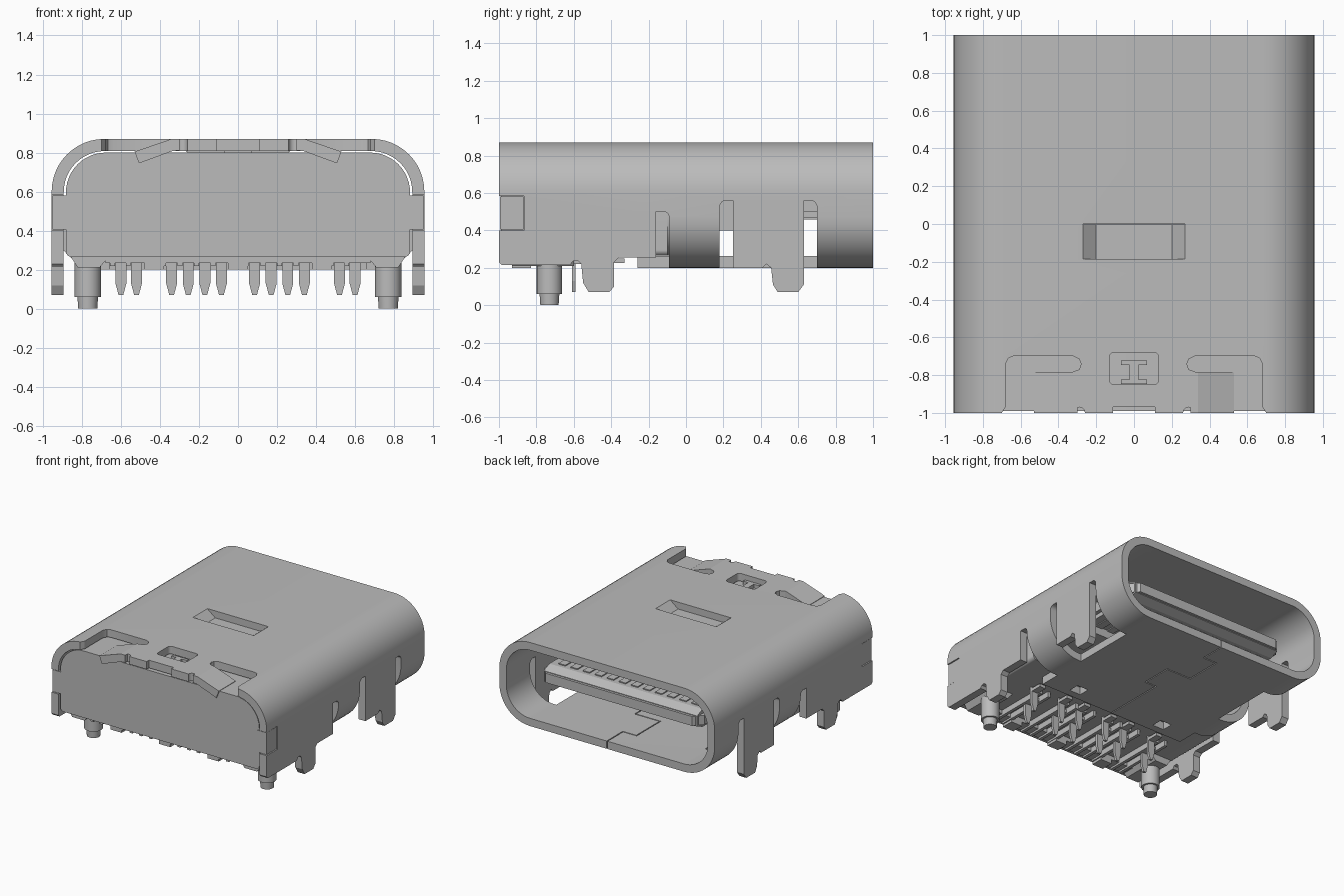
import bpy, bmesh, math
from mathutils import Vector

old = bpy.data.objects.get("Cube")
if old:
    bpy.data.objects.remove(old, do_unlink=True)

grey = bpy.data.materials.new("plain_grey")
grey.use_nodes = True
COLOUR = (0.5, 0.5, 0.5, 1)
grey.diffuse_color = COLOUR
grey.node_tree.nodes["Principled BSDF"].inputs["Base Color"].default_value = COLOUR


def prism(name, pts, axis, a, b):
    """Extrude a 2D outline (the two remaining axes, in order) from a to b."""
    def place(p):
        q = list(p)
        q.insert("xyz".index(axis), a)
        return q
    bm = bmesh.new()
    face = bm.faces.new([bm.verts.new(place(p)) for p in pts])
    out = bmesh.ops.extrude_face_region(bm, geom=[face])
    shift = Vector([b - a if k == axis else 0 for k in "xyz"])
    bmesh.ops.translate(bm, vec=shift, verts=[g for g in out["geom"] if isinstance(g, bmesh.types.BMVert)])
    bmesh.ops.recalc_face_normals(bm, faces=bm.faces)
    me = bpy.data.meshes.new(name)
    bm.to_mesh(me)
    bm.free()
    me.materials.append(grey)
    ob = bpy.data.objects.new(name, me)
    bpy.context.scene.collection.objects.link(ob)
    return ob


def rect(x0, x1, y0, y1):
    return [(x0, y0), (x1, y0), (x1, y1), (x0, y1)]


def box(name, x0, x1, y0, y1, z0, z1):
    return prism(name, rect(x0, x1, y0, y1), "z", z0, z1)


def rounded(x0, x1, y0, y1, low, high, n=12):
    """Rectangle with separate radii for its lower and upper corners."""
    pts = []
    for k, (x, y, sx, sy, r) in enumerate([(x1, y0, -1, 1, low), (x1, y1, -1, -1, high),
                                           (x0, y1, 1, -1, high), (x0, y0, 1, 1, low)]):
        if r == 0:
            pts.append((x, y))
            continue
        for i in range(n + 1):
            t = math.radians(90 * (k - 1 + i / n))
            pts.append((x + sx * r + r * math.cos(t), y + sy * r + r * math.sin(t)))
    return pts


def flip(pts, s):
    return [(s * x, y) for x, y in pts]


def cut(ob, cutters):
    for c in cutters:
        mod = ob.modifiers.new("cut", "BOOLEAN")
        mod.operation = "DIFFERENCE"
        mod.solver = "EXACT"
        mod.object = c
        dg = bpy.context.evaluated_depsgraph_get()
        me = bpy.data.meshes.new_from_object(ob.evaluated_get(dg))
        ob.modifiers.clear()
        ob.data = me
        bpy.data.objects.remove(c, do_unlink=True)
    return ob


def smooth(ob):
    bpy.ops.object.select_all(action="DESELECT")
    ob.select_set(True)
    bpy.context.view_layer.objects.active = ob
    bpy.ops.object.shade_smooth_by_angle(angle=math.radians(30))


W, T, LOW, TOP = 0.955, 0.062, 0.2, 0.87      # shell half width, wall, bottom, top
IN = W - T

# Front tube of the shell, with side slots and floor windows
tube = prism("shell_tube", rounded(-W, W, LOW, TOP, 0.27, 0.27), "y", -0.26, 1)
cuts = [prism("c", rounded(-IN, IN, LOW + T, TOP - T, 0.21, 0.21), "y", -2, 2)]
for s in (1, -1):
    a, b = s * 0.66, s * 1.2
    cuts += [prism("c", rounded(-0.4, -0.09, 0, 0.5, 0, 0.03, 6), "x", a, b),
             prism("c", rounded(0.18, 0.70, 0, 0.56, 0, 0.035, 6), "x", a, b),
             box("c", s * 0.4 - 0.05, s * 0.4 + 0.05, -0.2, -0.11, 0, 0.3)]
# Press-fit seam in the floor and the pressed window in the roof
g = 0.004
for x0, x1, y0, y1 in [(0, 0, 0.8, 1.1), (-0.12, 0, 0.8, 0.8), (-0.12, -0.12, 0.5, 0.8),
                       (-0.12, 0.1, 0.5, 0.5), (0.1, 0.1, 0.25, 0.5), (0, 0.1, 0.25, 0.25),
                       (0, 0, -0.3, 0.25)]:
    cuts.append(box("c", x0 - g, x1 + g, y0 - g, y1 + g, 0.1, 0.3))
cuts.append(box("c", -0.27, 0.27, -0.185, 0, 0.8, 1))
smooth(cut(tube, cuts))

press = [(-0.27, TOP), (-0.2, 0.815), (0.2, 0.815), (0.27, TOP), (0.27, 0.81), (0.2, 0.755),
         (-0.2, 0.755), (-0.27, 0.81)]
prism("roof_spring", press, "y", -0.185, -0.002)

# Rear arch of the shell, with roof slots and side notches
arch = prism("shell_arch", rounded(-W, W, 0.5, TOP, 0, 0.27), "y", -1, -0.26)
cuts = [prism("c", rounded(-IN, IN, 0.3, TOP - T, 0, 0.21), "y", -2, 2)]
slot = [(0.33, -1.1), (0.7, -1.1), (0.7, -1.0), (0.68, -0.97), (0.68, -0.74), (0.665, -0.71),
        (0.64, -0.7), (0.32, -0.7), (0.29, -0.715), (0.28, -0.74), (0.29, -0.77), (0.33, -0.785)]
for s in (1, -1):
    cuts += [prism("c", flip(slot, s), "z", 0.7, 1),
             prism("c", rounded(s * 0.29 - 0.03, s * 0.29 + 0.03, -1.1, -0.97, 0, 0.03, 5), "z", 0.7, 1),
             box("c", s * 0.88, s * 1.1, -1.1, -0.865, 0.4, 0.585)]
cuts += [prism("c", rounded(-0.13, 0.13, -0.85, -0.68, 0.025, 0.025, 4), "z", 0.7, 1),
         box("c", -0.11, 0.11, -1.1, -0.97, 0.7, 1)]
smooth(cut(arch, cuts))

# Flat side walls with their solder legs, bent roof tabs
rear_wall = [(-1, 0.5), (-1, 0.23), (-0.985, 0.215), (-0.62, 0.215), (-0.605, 0.235), (-0.58, 0.24),
             (-0.56, 0.22), (-0.55, 0.12), (-0.52, 0.07), (-0.41, 0.07), (-0.385, 0.1),
             (-0.385, 0.23), (-0.36, 0.255), (-0.16, 0.255), (-0.16, 0.5)]
mid_wall = [(0.25, 0.56), (0.25, 0.2), (0.41, 0.2), (0.43, 0.22), (0.455, 0.2), (0.465, 0.11),
            (0.49, 0.07), (0.6, 0.07), (0.63, 0.11), (0.63, 0.56)]
tab = [(0.3, TOP), (0.34, TOP), (0.53, 0.805), (0.507, 0.745), (0.33, 0.81), (0.3, 0.81)]
for s, side in ((1, "left"), (-1, "right")):
    wall = prism(side + "_rear_wall", rear_wall, "x", s * IN, s * W)
    cut(wall, [box("c", s * 0.88, s * 1.1, -1.1, -0.865, 0.4, 0.585)])
    prism(side + "_mid_wall", mid_wall, "x", s * IN, s * W)
    prism(side + "_bent_tab", flip(tab, s), "y", -1, -0.785)
    # Plug that fills the side notch
    box(side + "_notch_plug", s * 0.87, s * 0.95, -0.995, -0.87, 0.405, 0.58)
    # Locating peg with a tapered end
    bpy.ops.mesh.primitive_cylinder_add(vertices=32, radius=0.068, depth=0.3, location=(s * 0.77, -0.73, 0.15))
    peg = bpy.context.object
    peg.name = side + "_peg"
    peg.data.materials.append(grey)
    for v in peg.data.vertices:
        if v.co.z < 0:
            v.co.x *= 0.72
            v.co.y *= 0.72
    collar = peg.modifiers.new("straight_part", "BOOLEAN")
    bpy.ops.mesh.primitive_cylinder_add(vertices=32, radius=0.068, depth=0.24, location=(s * 0.77, -0.73, 0.18))
    shank = bpy.context.object
    shank.name = side + "_peg_shank"
    shank.data.materials.append(grey)
    peg.modifiers.remove(collar)
    smooth(peg)
    smooth(shank)

# Moulded body behind the cavity
body = rounded(-0.882, 0.882, 0.265, 0.8, 0.03, 0.205)
smooth(prism("body", body, "y", -0.99, -0.1))
smooth(prism("body_face", rounded(-0.88, 0.88, 0.265, 0.8, 0.205, 0.205), "y", -0.1, -0.01))
box("roof_key_stem", -0.025, 0.025, -0.84, -0.73, 0.79, 0.83)
for y in (-0.835, -0.735):
    box("roof_key_bar", -0.07, 0.07, y - 0.012, y + 0.012, 0.79, 0.83)

# Tongue with a thick root and a chamfered tip
box("tongue_root", -0.75, 0.75, -0.05, 0.3, 0.4, 0.67)
nose = [(-0.71, 0), (0.71, 0), (0.71, 0.78), (0.65, 0.85), (-0.65, 0.85), (-0.71, 0.78)]
prism("tongue_core", nose, "z", 0.5, 0.575)
wedge = [(0, 0.467), (0.76, 0.467), (0.83, 0.495), (0.83, 0.58), (0.76, 0.61), (0, 0.61)]
prism("tongue", wedge, "x", -0.68, 0.68)
for i in range(12):
    x = (i - 5.5) * 0.107
    for z in (0.459, 0.61):
        box("contact", x - 0.03, x + 0.03, 0.3, 0.73, z, z + 0.008)

# Solder tails in two staggered rows, each with a foot under the body
pin = [(-0.028, 0.28), (-0.028, 0.13), (-0.012, 0.07), (0.012, 0.07), (0.028, 0.13), (0.028, 0.28)]
for i, x in enumerate((0.085, 0.17, 0.255, 0.34, 0.52, 0.6)):
    for s in (1, -1):
        y = (-0.6, -0.43)[(i + (s < 0)) % 2]
        prism("solder_tail", [(s * x + u, z) for u, z in pin], "y", y - 0.01, y + 0.01)
        box("tail_foot", s * x - 0.028, s * x + 0.028, y, y + 0.1, 0.225, 0.25)
        box("tail_rib", s * x - 0.055, s * x - 0.03, -0.93, -0.4, 0.22, 0.27)
for s in (1, -1):
    prism("peg_base", flip([(0.86, 0.27), (0.82, 0.21), (0.71, 0.21), (0.66, 0.27)], s), "y", -0.93, -0.6)
box("rear_rail", -0.68, 0.68, -0.93, -0.83, 0.235, 0.27)
for x in (-0.43, 0, 0.43):
    box("rail_block", x - 0.05, x + 0.05, -0.93, -0.83, 0.2, 0.27)
